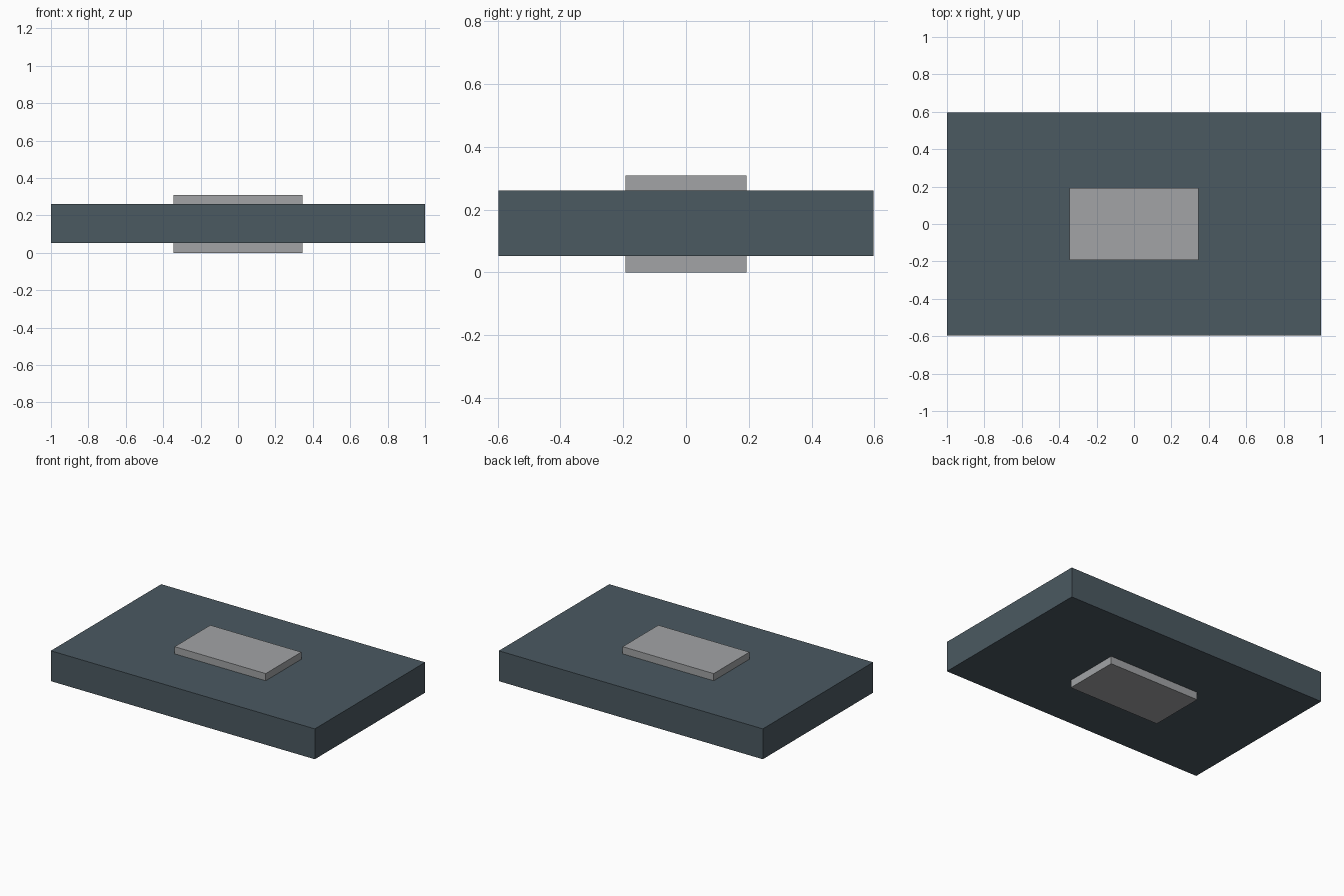
import bpy

if "Cube" in bpy.data.objects:
    bpy.data.objects.remove(bpy.data.objects["Cube"])


def box(name, size_x, size_y, z0, z1, color=None):
    bpy.ops.mesh.primitive_cube_add(size=1, location=(0, 0, (z0 + z1) / 2))
    ob = bpy.context.object
    ob.name = name
    ob.scale = (size_x, size_y, z1 - z0)
    bpy.ops.object.transform_apply(location=False, rotation=False, scale=True)
    if color:
        mat = bpy.data.materials.new(name + "_material")
        mat.diffuse_color = (*color, 1)
        mat.use_nodes = True
        mat.node_tree.nodes["Principled BSDF"].inputs["Base Color"].default_value = mat.diffuse_color
        ob.data.materials.append(mat)
    return ob


# Wide dark slab
box("slab", 2.0, 1.194, 0.052, 0.26, (0.07, 0.10, 0.12))

# Smaller grey block passing through it, proud above and below
box("centre_block", 0.69, 0.386, 0.0, 0.309, (0.36, 0.37, 0.38))
